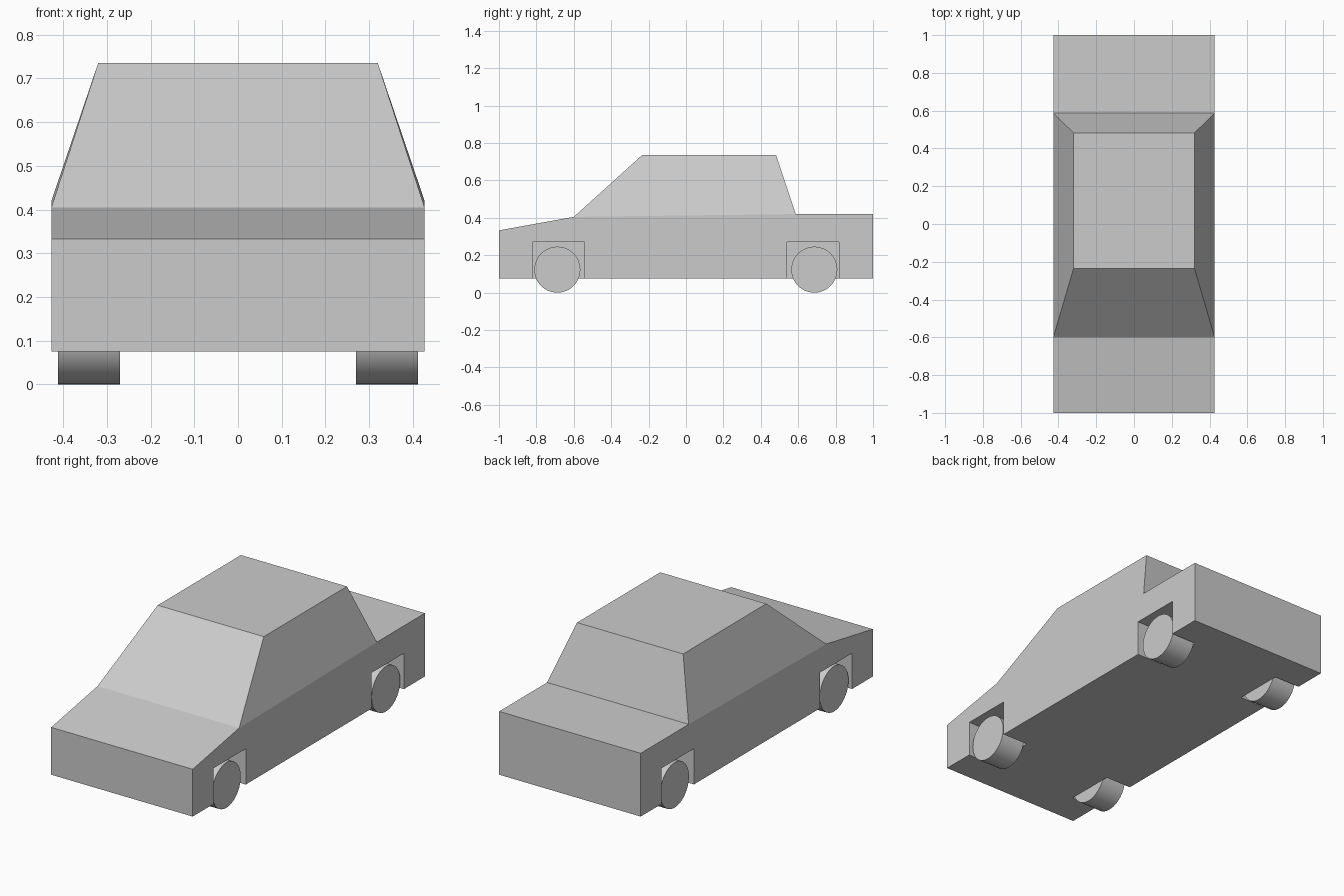
import bpy
import bmesh
import math

if "Cube" in bpy.data.objects:
    bpy.data.objects.remove(bpy.data.objects["Cube"], do_unlink=True)

# Single plain grey for everything
grey = bpy.data.materials.new("light_grey")
grey.use_nodes = True
colour = (0.6, 0.6, 0.6, 1)
grey.diffuse_color = colour
grey.node_tree.nodes["Principled BSDF"].inputs["Base Color"].default_value = colour

HALF_W = 0.427
ROOF_HALF_W = 0.32
WHEEL_Y = {"front": -0.688, "rear": 0.686}
WHEEL_R = 0.123
INNER_X, OUTER_X = 0.272, 0.412


def add_object(name, bm):
    bmesh.ops.recalc_face_normals(bm, faces=bm.faces)
    mesh = bpy.data.meshes.new(name)
    bm.to_mesh(mesh)
    bm.free()
    mesh.materials.append(grey)
    obj = bpy.data.objects.new(name, mesh)
    bpy.context.collection.objects.link(obj)
    return obj


def activate(obj):
    bpy.ops.object.select_all(action="DESELECT")
    obj.select_set(True)
    bpy.context.view_layer.objects.active = obj


def box(name, low, high):
    bm = bmesh.new()
    bmesh.ops.create_cube(bm, size=1)
    for v in bm.verts:
        for i in range(3):
            v.co[i] = high[i] if v.co[i] > 0 else low[i]
    return add_object(name, bm)


# Body: side profile spanned across the width, with a tapered cabin on top
profile = [(-1, 0.075), (-1, 0.333), (-0.6, 0.405),
           (0.587, 0.42), (1, 0.42), (1, 0.075)]
roof = [(-0.235, 0.735), (0.482, 0.735)]
bm = bmesh.new()
left = [bm.verts.new((HALF_W, y, z)) for y, z in profile]
right = [bm.verts.new((-HALF_W, y, z)) for y, z in profile]
roof_l = [bm.verts.new((ROOF_HALF_W, y, z)) for y, z in roof]
roof_r = [bm.verts.new((-ROOF_HALF_W, y, z)) for y, z in roof]
bm.faces.new(left)
bm.faces.new(right)
for i in range(len(profile)):
    j = (i + 1) % len(profile)
    if i != 2:  # the cabin stands on this span
        bm.faces.new((left[i], left[j], right[j], right[i]))
for base, top in ((left, roof_l), (right, roof_r)):
    bm.faces.new((base[2], base[3], top[1], top[0]))
bm.faces.new((left[2], right[2], roof_r[0], roof_l[0]))
bm.faces.new((left[3], right[3], roof_r[1], roof_l[1]))
bm.faces.new((roof_l[0], roof_l[1], roof_r[1], roof_r[0]))
body = add_object("body", bm)

for end, y in WHEEL_Y.items():
    for side, s in (("left", 1), ("right", -1)):
        # Square wheel well cut into the body side
        xs = sorted((s * INNER_X, s * 0.6))
        mid = y + (0.006 if end == "front" else -0.006)
        cutter = box("well_cutter", (xs[0], mid - 0.139, -0.1),
                     (xs[1], mid + 0.139, 0.27))
        cutter.hide_render = True
        cut = body.modifiers.new("wheel_well", "BOOLEAN")
        cut.operation = "DIFFERENCE"
        cut.solver = "EXACT"
        cut.object = cutter
        activate(body)
        bpy.ops.object.modifier_apply(modifier=cut.name)
        bpy.data.objects.remove(cutter, do_unlink=True)

        # Plain cylindrical wheel
        bpy.ops.mesh.primitive_cylinder_add(
            vertices=48, radius=WHEEL_R, depth=OUTER_X - INNER_X + 0.002,
            location=(s * (INNER_X + OUTER_X - 0.002) / 2, y, WHEEL_R),
            rotation=(0, math.pi / 2, 0))
        wheel = bpy.context.object
        wheel.name = f"{end}_{side}_wheel"
        wheel.data.materials.append(grey)
        bpy.ops.object.shade_smooth_by_angle(angle=math.radians(30))
